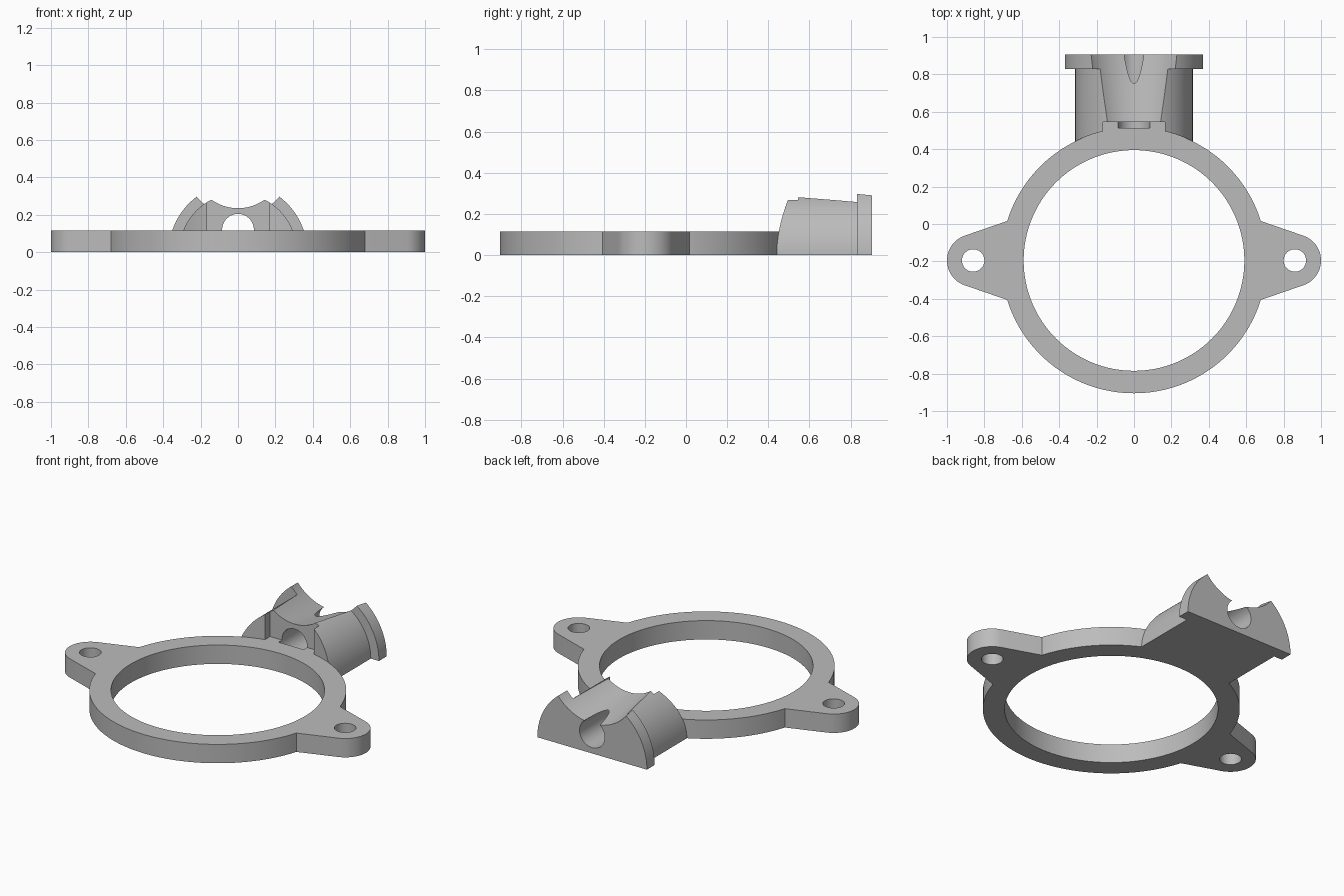
import bpy, bmesh
from math import radians, degrees, atan2, cos, sin

cube = bpy.data.objects.get("Cube")
if cube:
    bpy.data.objects.remove(cube, do_unlink=True)

# Main sizes
THICK = 0.115
RING_Y = -0.195
RING_OUT, RING_IN = 0.71, 0.59
EAR_X, EAR_R, EAR_HOLE = 0.86, 0.14, 0.06
BACK = 0.905

grey = bpy.data.materials.new("plain grey")
grey.use_nodes = True
colour = (0.5, 0.5, 0.5, 1)
grey.diffuse_color = colour
grey.node_tree.nodes["Principled BSDF"].inputs["Base Color"].default_value = colour


def arc(cx, cy, r, start, end, steps):
    """Points along an arc, angles in degrees."""
    angles = [radians(start + (end - start) * i / steps) for i in range(steps + 1)]
    return [(cx + r * cos(a), cy + r * sin(a)) for a in angles]


def circle(cx, cy, r, steps=64):
    return arc(cx, cy, r, 0, 360, steps)[:-1]


def loft(name, loop_a, loop_b):
    """Closed solid between two matching loops of 3D points."""
    bm = bmesh.new()
    a = [bm.verts.new(p) for p in loop_a]
    b = [bm.verts.new(p) for p in loop_b]
    bm.faces.new(a)
    bm.faces.new(b)
    for i in range(len(a)):
        j = (i + 1) % len(a)
        bm.faces.new((a[i], a[j], b[j], b[i]))
    bmesh.ops.recalc_face_normals(bm, faces=bm.faces)
    mesh = bpy.data.meshes.new(name)
    bm.to_mesh(mesh)
    bm.free()
    mesh.materials.append(grey)
    obj = bpy.data.objects.new(name, mesh)
    bpy.context.collection.objects.link(obj)
    return obj


def upright(name, pts, z0, z1):
    return loft(name, [(x, y, z0) for x, y in pts], [(x, y, z1) for x, y in pts])


def along_y(name, pts, y0, y1, pts_end=None):
    return loft(name, [(x, y0, z) for x, z in pts],
                [(x, y1, z) for x, z in pts_end or pts])


def combine(target, tool, operation):
    """Apply a boolean and remove the tool."""
    mod = target.modifiers.new("bool", "BOOLEAN")
    mod.operation = operation
    mod.solver = "EXACT"
    mod.object = tool
    bpy.ops.object.select_all(action="DESELECT")
    bpy.context.view_layer.objects.active = target
    target.select_set(True)
    bpy.ops.object.modifier_apply(modifier=mod.name)
    bpy.data.objects.remove(tool, do_unlink=True)


# Ring plate with two tapered ears
join = degrees(atan2(0.21, 0.675))
tangent = 71.3
ring_back = arc(0, RING_Y, RING_OUT, join, 180 - join, 80)
outline = arc(EAR_X, RING_Y, EAR_R, -tangent, tangent, 24)
outline += ring_back
outline += arc(-EAR_X, RING_Y, EAR_R, 180 - tangent, 180 + tangent, 24)
outline += arc(0, RING_Y, RING_OUT, 180 + join, 360 - join, 80)
body = upright("ring_bracket", outline, 0, THICK)

# Half-round spigot with a wider end flange
for name, radius, y0, y1 in (("spigot", 0.315, 0.42, 0.87),
                             ("end_flange", 0.37, 0.83, BACK)):
    combine(body, along_y(name, arc(0, 0, radius, 0, 180, 64), y0, y1), "UNION")

# Trim the spigot to the ring's rim, and cut the flat landing
combine(body, upright("rim_trim", ring_back, THICK, 1), "DIFFERENCE")
landing = [(-0.165, 0.3), (0.165, 0.3), (0.165, 0.545), (-0.165, 0.545)]
combine(body, upright("landing_cut", landing, THICK, 1), "DIFFERENCE")

# Widening saddle groove along the top
combine(body, along_y("saddle_cut", circle(0, 0.48, 0.238, 96), 0.5, 1,
                      circle(0, 0.48, 0.312, 96)), "DIFFERENCE")

# Bore through the spigot
combine(body, along_y("bore_cut", circle(0, 0.12, 0.085), 0.512, 1), "DIFFERENCE")

# Central opening and ear holes
for x, radius, steps in ((0, RING_IN, 128), (EAR_X, EAR_HOLE, 48), (-EAR_X, EAR_HOLE, 48)):
    combine(body, upright("hole_cut", circle(x, RING_Y, radius, steps), -1, 1), "DIFFERENCE")

bpy.ops.object.select_all(action="DESELECT")
bpy.context.view_layer.objects.active = body
body.select_set(True)
bpy.ops.object.shade_smooth_by_angle(angle=radians(25))
